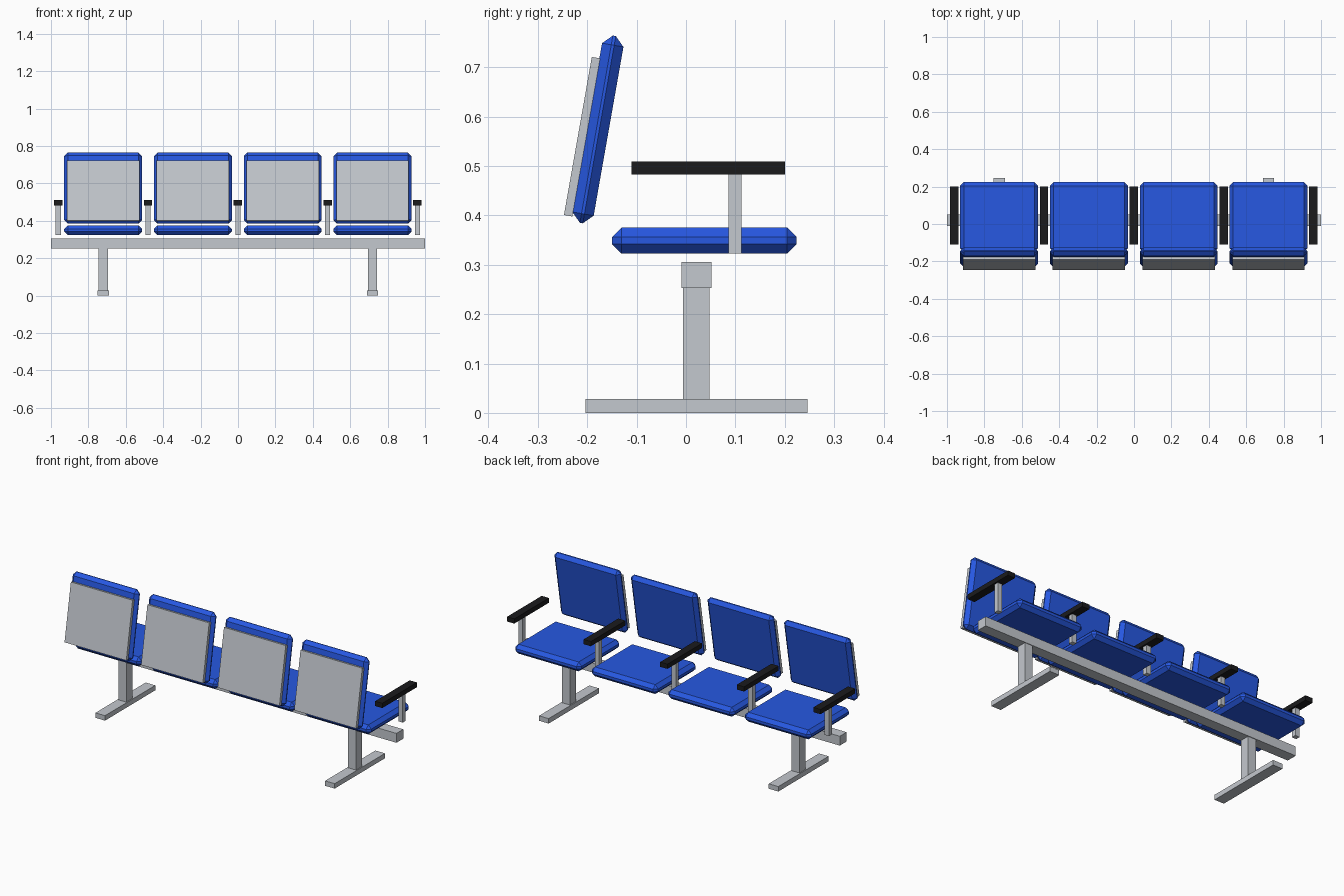
import bpy
import math
from mathutils import Matrix, Vector

cube = bpy.data.objects.get("Cube")
if cube:
    bpy.data.objects.remove(cube, do_unlink=True)


def material(name, rgb):
    m = bpy.data.materials.new(name)
    m.use_nodes = True
    m.diffuse_color = (*rgb, 1)
    m.node_tree.nodes["Principled BSDF"].inputs["Base Color"].default_value = (*rgb, 1)
    return m


BLUE = material("blue upholstery", (0.02, 0.098, 0.76))
GREY = material("grey metal", (0.55, 0.58, 0.62))
BLACK = material("black plastic", (0.011, 0.011, 0.012))


def box(name, centre, size, mat, bevel=0, tilt=0):
    """Flat-faced box, optionally chamfered and tilted about x."""
    bpy.ops.mesh.primitive_cube_add(size=1, location=centre, rotation=(tilt, 0, 0))
    ob = bpy.context.object
    ob.name = name
    ob.data.transform(Matrix.Diagonal((*size, 1)))
    ob.data.materials.append(mat)
    if bevel:
        mod = ob.modifiers.new("chamfer", 'BEVEL')
        mod.width = bevel
        mod.segments = 1
        mod.limit_method = 'NONE'
    return ob


SPACING = 0.48
SHIFT = -0.001
TILT = math.radians(-10)

# Supporting beam
box("beam", (0, 0.021, 0.279), (2, 0.061, 0.053), GREY)

# Legs with floor feet
for side, x in (("right", -0.72), ("left", 0.72)):
    box(side + "_leg", (x + SHIFT, 0.021, 0.14), (0.05, 0.054, 0.225), GREY)
    box(side + "_foot", (x + SHIFT, 0.021, 0.014), (0.06, 0.45, 0.028), GREY)

# Seat cushions, backrests and rear panels
back_centre = Vector((0, -0.1785, 0.574))
panel_offset = Matrix.Rotation(TILT, 3, 'X') @ Vector((0, -0.029, -0.02))
for i in range(4):
    x = (i - 1.5) * SPACING + SHIFT
    n = str(i + 1)
    box("seat_" + n, (x, 0.037, 0.349), (0.416, 0.373, 0.053), BLUE, 0.019)
    c = back_centre + Vector((x, 0, 0))
    box("backrest_" + n, c, (0.416, 0.044, 0.385), BLUE, 0.019, TILT)
    box("back_panel_" + n, c + panel_offset, (0.387, 0.017, 0.325), GREY, 0, TILT)

# Armrests on posts
for i in range(5):
    x = (i - 2) * SPACING + SHIFT
    n = str(i + 1)
    box("armrest_post_" + n, (x, 0.099, 0.404), (0.027, 0.026, 0.162), GREY)
    box("armrest_" + n, (x, 0.045, 0.496), (0.045, 0.31, 0.027), BLACK)
